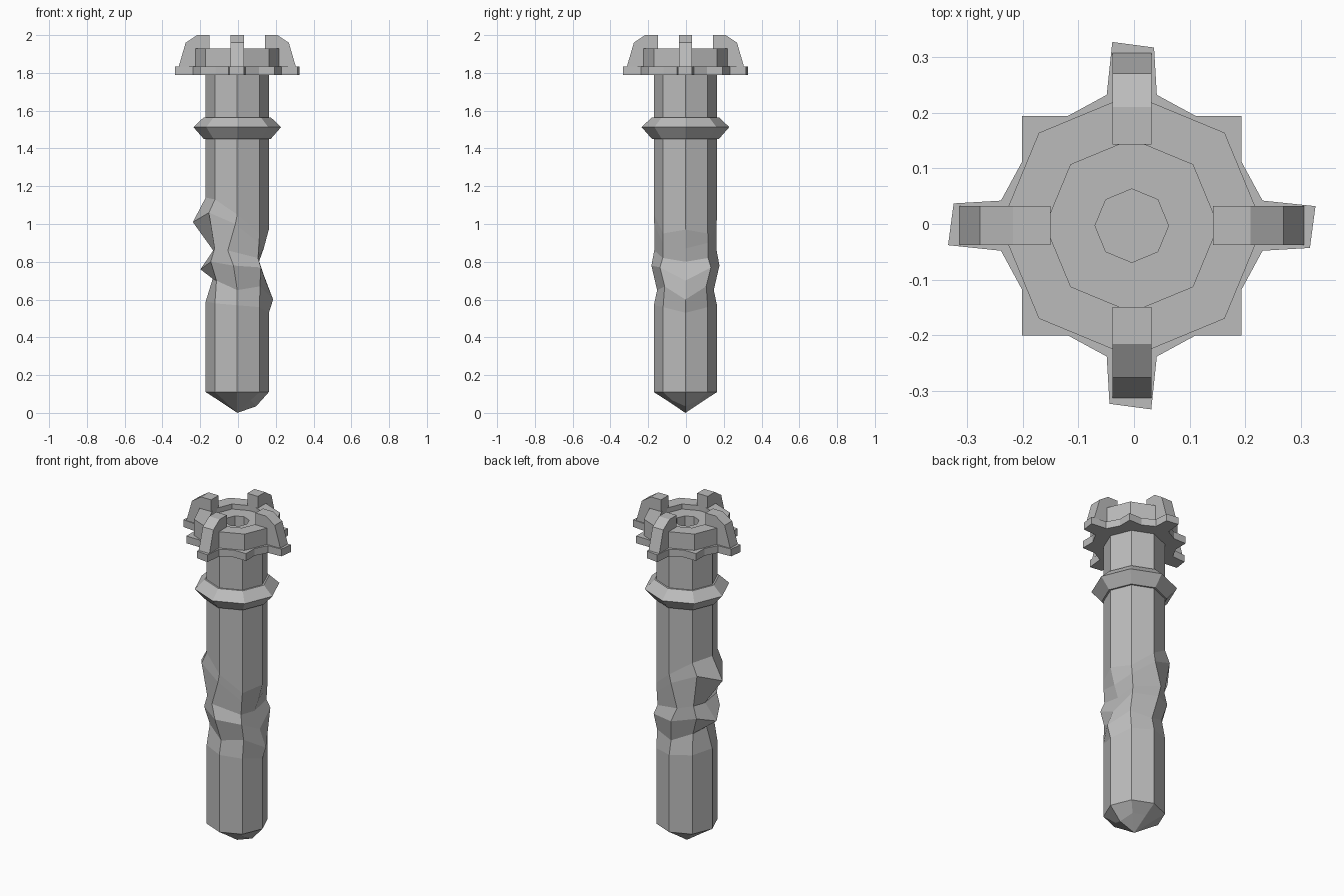
import bpy, bmesh, math
from mathutils import Matrix, Vector

old = bpy.data.objects.get("Cube")
if old:
    bpy.data.objects.remove(old, do_unlink=True)

GREY = (0.5, 0.5, 0.5, 1)
mat = bpy.data.materials.new("plain_grey")
mat.use_nodes = True
mat.diffuse_color = GREY
mat.node_tree.nodes["Principled BSDF"].inputs["Base Color"].default_value = GREY

SIDES = 8
CENTRE = Vector((-0.004, -0.003, 0))


def finish(name, bm):
    bmesh.ops.recalc_face_normals(bm, faces=bm.faces)
    mesh = bpy.data.meshes.new(name)
    bm.to_mesh(mesh)
    bm.free()
    mesh.materials.append(mat)
    obj = bpy.data.objects.new(name, mesh)
    obj.location = CENTRE
    bpy.context.collection.objects.link(obj)
    return obj


def ring(r, z):
    """Octagon with its corners on the axes."""
    step = math.tau / SIDES
    return [(r * math.cos(i * step), r * math.sin(i * step), z) for i in range(SIDES)]


def loft(name, rings, start=None, end=None, closed=False):
    """Join rings of points; optional tip points close the ends."""
    bm = bmesh.new()
    loops = [[bm.verts.new(p) for p in points] for points in rings]
    pairs = list(zip(loops, loops[1:]))
    if closed:
        pairs.append((loops[-1], loops[0]))
    for a, b in pairs:
        for i in range(SIDES):
            j = (i + 1) % SIDES
            bm.faces.new((a[i], a[j], b[j], b[i]))
    for tip, loop in ((start, loops[0]), (end, loops[-1])):
        if tip:
            v = bm.verts.new(tip)
            for i in range(SIDES):
                bm.faces.new((v, loop[i], loop[(i + 1) % SIDES]))
    return finish(name, bm)


def extrude(name, outline, vector):
    bm = bmesh.new()
    face = bm.faces.new([bm.verts.new(p) for p in outline])
    out = bmesh.ops.extrude_face_region(bm, geom=[face])
    moved = [g for g in out["geom"] if isinstance(g, bmesh.types.BMVert)]
    bmesh.ops.translate(bm, verts=moved, vec=vector)
    return finish(name, bm)


def mirrored(half):
    """Five points from +x round to -x, completed across y."""
    return half + [(x, -y, z) for x, y, z in half[3:0:-1]]


def straight(heights):
    """Undamaged ring whose corners sit at differing heights."""
    return mirrored([(x, y, z) for (x, y, _), z in zip(ring(R, 0), heights)])


# Shaft: octagonal post with a crumpled band and a blunt pointed foot
R = 0.167
foot = ring(0.1, 0.067)
foot[0] = (0.1, 0, 0.035)
crumple = [
    straight((0.53, 0.56, 0.57, 0.58, 0.59)),
    mirrored([(0.19, 0, 0.6), (0.12, 0.11, 0.67), (0, 0.15, 0.65),
              (-0.11, 0.1, 0.7), (-0.13, 0, 0.71)]),
    mirrored([(0.15, 0, 0.7), (0.125, 0.135, 0.77), (-0.02, 0.18, 0.78),
              (-0.14, 0.11, 0.8), (-0.195, 0, 0.76)]),
    mirrored([(0.115, 0, 0.8), (0.11, 0.12, 0.82), (-0.05, 0.165, 0.86),
              (-0.12, 0.11, 0.87), (-0.12, 0, 0.85)]),
    mirrored([(0.14, 0, 0.87), (0.115, 0.12, 0.9), (-0.01, 0.165, 1),
              (-0.15, 0.12, 1.06), (-0.235, 0, 1.01)]),
    straight((0.97, 0.95, 1.05, 1.13, 1.14)),
]
loft("shaft", [foot, ring(R, 0.11)] + crumple + [ring(R, 1.8)], start=(0, 0, 0))

# Collar: ridged band round the neck
loft("collar", [ring(0.16, 1.45), ring(0.177, 1.45), ring(0.232, 1.513),
                ring(0.177, 1.565), ring(0.16, 1.565)], closed=True)

# Head: dished octagon with a central socket
head = [(0.15, 1.79), (0.236, 1.79), (0.236, 1.93), (0.155, 1.93),
        (0.155, 1.9), (0.066, 1.9), (0.066, 1.82)]
loft("head", [ring(r, z) for r, z in head], end=(0, 0, 1.82))

# Skirt: low trim that steps out round the arms and square corners
quarter = [(0.33, 0.035), (0.235, 0.045), (0.197, 0.115), (0.197, 0.197),
           (0.115, 0.197), (0.045, 0.235), (0.04, 0.32)]
outline = []
for k in range(4):
    turn = Matrix.Rotation(k * math.pi / 2, 3, "Z")
    outline += [turn @ Vector((x, y, 1.79)) for x, y in quarter]
extrude("skirt", outline, (0, 0, 0.043))

# Arms: four curved claws over the rim
W = 0.035
claw = [(0.146, 1.85), (0.146, 2), (0.213, 2), (0.273, 1.96), (0.308, 1.84),
        (0.318, 1.8), (0.2, 1.8)]
for k, side in enumerate(("left", "back", "right", "front")):
    arm = extrude(side + "_arm", [(x, -W, z) for x, z in claw], (0, 2 * W, 0))
    arm.rotation_euler.z = k * math.pi / 2
